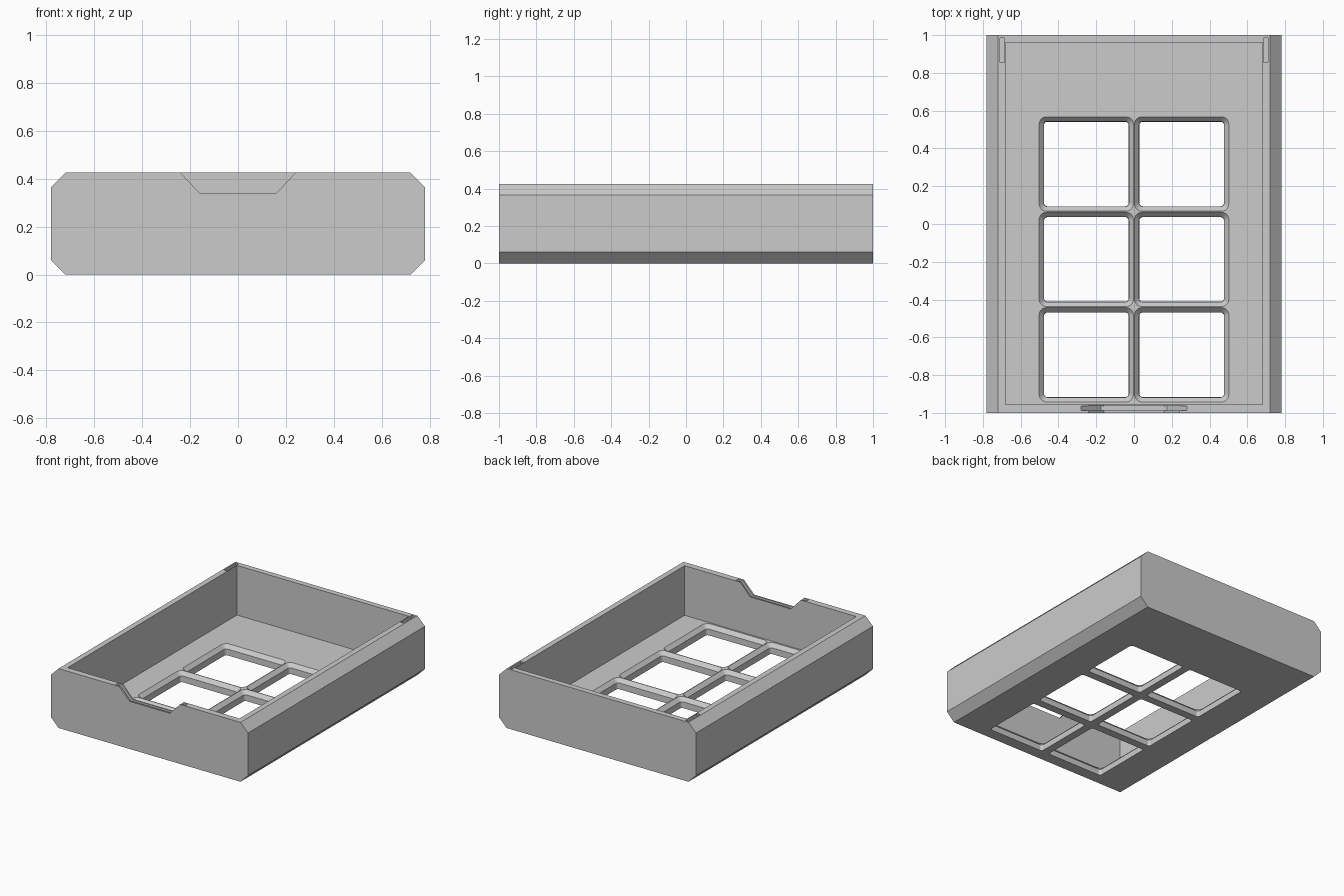
import bpy, bmesh
from math import cos, sin, pi

cube = bpy.data.objects.get("Cube")
if cube:
    bpy.data.objects.remove(cube, do_unlink=True)

WIDTH, HEIGHT, CHAMFER, FLOOR = 0.78, 0.425, 0.06, 0.07

grey = bpy.data.materials.new("light_grey")
grey.use_nodes = True
grey.diffuse_color = (0.6, 0.6, 0.6, 1)
grey.node_tree.nodes["Principled BSDF"].inputs["Base Color"].default_value = (0.6, 0.6, 0.6, 1)


def loft(name, rings):
    """Solid through a stack of rings with equal point counts."""
    bm = bmesh.new()
    loops = [[bm.verts.new(p) for p in ring] for ring in rings]
    for a, b in zip(loops, loops[1:]):
        for i in range(len(a)):
            j = (i + 1) % len(a)
            bm.faces.new((a[i], a[j], b[j], b[i]))
    bm.faces.new(loops[0])
    bm.faces.new(loops[-1])
    bmesh.ops.recalc_face_normals(bm, faces=bm.faces)
    mesh = bpy.data.meshes.new(name)
    bm.to_mesh(mesh)
    bm.free()
    obj = bpy.data.objects.new(name, mesh)
    bpy.context.collection.objects.link(obj)
    mesh.materials.append(grey)
    return obj


def extrude_y(name, profile, y0, y1):
    return loft(name, [[(x, y, z) for x, z in profile] for y in (y0, y1)])


def box(name, x0, x1, y0, y1, z0, z1):
    return extrude_y(name, [(x0, z0), (x1, z0), (x1, z1), (x0, z1)], y0, y1)


def rounded_square(cx, cy, z, half, radius, steps=5):
    ring = []
    for q, (sx, sy) in enumerate([(1, 1), (-1, 1), (-1, -1), (1, -1)]):
        for k in range(steps + 1):
            a = (q + k / steps) * pi / 2
            ring.append((cx + sx * (half - radius) + radius * cos(a),
                         cy + sy * (half - radius) + radius * sin(a), z))
    return ring


def cut(target, cutter):
    cutter.hide_render = True
    mod = target.modifiers.new("cut", 'BOOLEAN')
    mod.operation, mod.solver, mod.object = 'DIFFERENCE', 'EXACT', cutter
    bpy.context.view_layer.objects.active = target
    bpy.ops.object.modifier_apply(modifier=mod.name)
    bpy.data.objects.remove(cutter, do_unlink=True)


# Outer body with chamfered long edges
inner = WIDTH - CHAMFER
half_profile = [(inner, 0), (WIDTH, CHAMFER), (WIDTH, HEIGHT - CHAMFER), (inner, HEIGHT)]
profile = half_profile + [(-x, z) for x, z in reversed(half_profile)]
tray = extrude_y("tray", profile, -1, 1)

# Open cavity
cut(tray, box("cavity_cutter", -0.68, 0.68, -0.955, 0.96, FLOOR, 0.6))

# Six floor windows with bevelled rims
for cx in (-0.2525, 0.2525):
    for cy in (0.3175, -0.1875, -0.6925):
        levels = [(-0.05, 0.222, 0.015), (0.044, 0.225, 0.018),
                  (FLOOR, 0.25, 0.04), (0.12, 0.25, 0.04)]
        cut(tray, loft("window_cutter", [rounded_square(cx, cy, *lv) for lv in levels]))


# Finger notch in the front wall, with a narrow groove around it
def notch(name, top, bottom, z, y0, y1):
    rise = (top - bottom) / (HEIGHT - z)
    wide = bottom + rise * (0.5 - z)
    cut(tray, extrude_y(name, [(-bottom, z), (bottom, z), (wide, 0.5), (-wide, 0.5)], y0, y1))


notch("notch_cutter", 0.24, 0.16, 0.34, -1.1, -0.9)
notch("groove_cutter", 0.28, 0.175, 0.315, -0.988, -0.964)

# Small slots in the tops of the side walls at the back
for x in (-0.6975, 0.6975):
    cut(tray, box("slot_cutter", x - 0.0125, x + 0.0125, 0.855, 0.985, HEIGHT - 0.04, 0.5))
